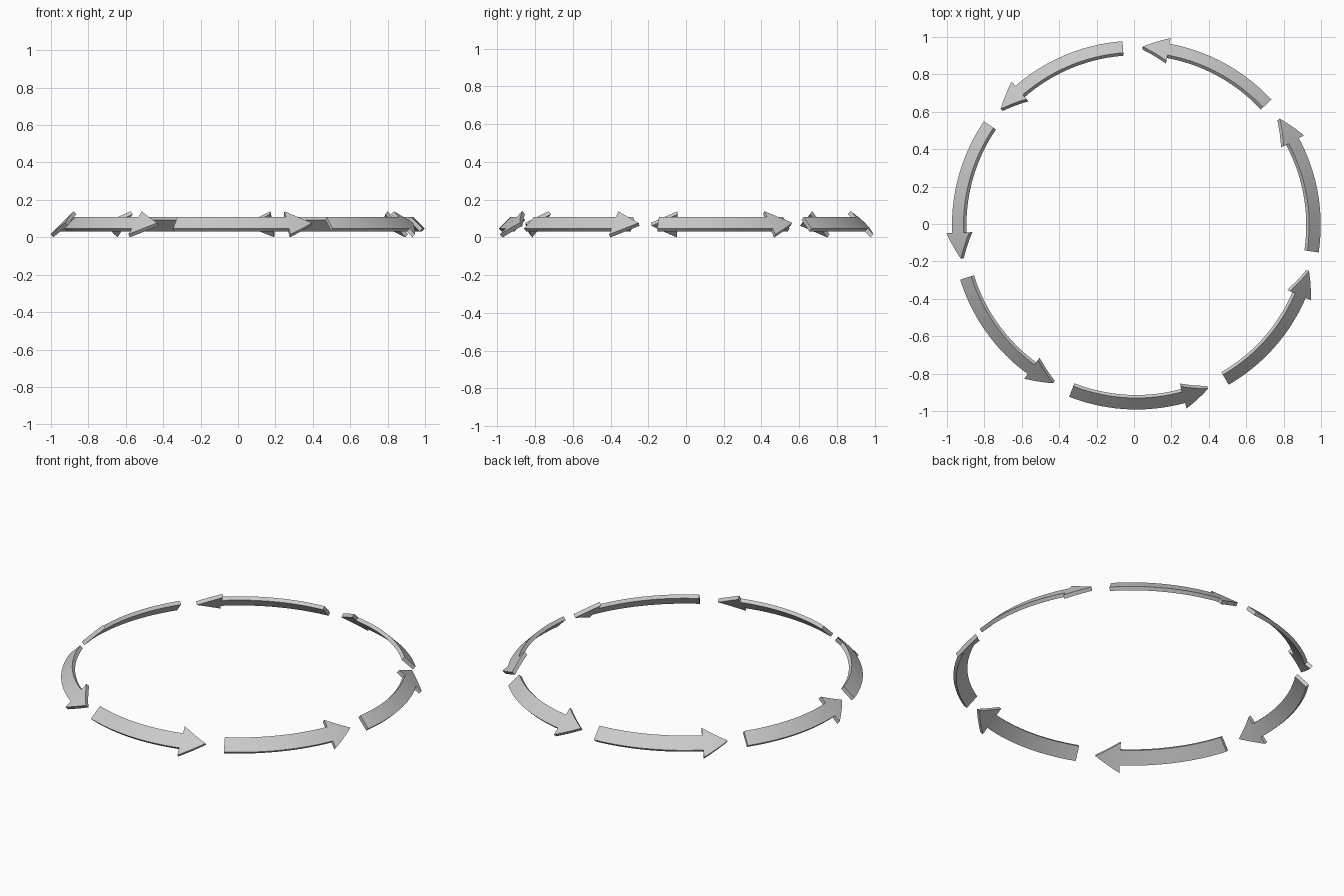
import bpy, bmesh
from math import radians, cos, sin, sqrt

if "Cube" in bpy.data.objects:
    bpy.data.objects.remove(bpy.data.objects["Cube"])

COUNT = 7
R, ZC = 0.947, 0.0695            # ring radius and height of the plate centre line
CX, CY = 0.0125, -0.006          # ring centre
BODY_W, HEAD_W, THICK = 0.087, 0.174, 0.0225
TAIL, NECK, TIP = 42.9, 79.6, 88.0   # angles along the first arrow
S = sqrt(0.5)                    # 45 degree lean of the plate


def section(bm, ang, width):
    """Leaning rectangular cross-section at one angle of the ring."""
    ring = []
    for u, v in ((-1, -1), (1, -1), (1, 1), (-1, 1)):
        a, b = u * width / 2, v * THICK / 2
        r, z = R + S * (b - a), ZC + S * (a + b)
        ring.append(bm.verts.new((CX + r * cos(ang), CY + r * sin(ang), z)))
    return ring


def arrow(name, turn):
    # shaft stations, then a head tapering to a point
    n, m = 20, 6
    stations = [(TAIL + (NECK - TAIL) * i / n, BODY_W) for i in range(n + 1)]
    stations += [(NECK + (TIP - NECK) * i / m, HEAD_W * (1 - i / m)) for i in range(m + 1)]
    bm = bmesh.new()
    rings = [section(bm, radians(a + turn), w) for a, w in stations]
    bm.faces.new(rings[0])
    for p, q in zip(rings, rings[1:]):
        for k in range(4):
            j = (k + 1) % 4
            # the shoulder step needs only its two outward-widening quads
            if p is rings[n] and k in (0, 2):
                continue
            bm.faces.new((p[k], p[j], q[j], q[k]))
    # fill the front and back faces where shaft meets the wider head
    for k in (0, 2):
        p, q = rings[n], rings[n + 1]
        bm.faces.new((p[k], p[k + 1], q[k + 1], q[k]))
    bmesh.ops.remove_doubles(bm, verts=bm.verts, dist=1e-5)
    bmesh.ops.recalc_face_normals(bm, faces=bm.faces)
    me = bpy.data.meshes.new(name)
    bm.to_mesh(me)
    bm.free()
    ob = bpy.data.objects.new(name, me)
    bpy.context.collection.objects.link(ob)
    return ob


bpy.ops.object.select_all(action='DESELECT')
for i in range(COUNT):
    ob = arrow(f"ring_arrow_{i + 1}", 360 / COUNT * i)
    ob.select_set(True)
    bpy.context.view_layer.objects.active = ob
bpy.ops.object.shade_smooth_by_angle(angle=radians(30))
